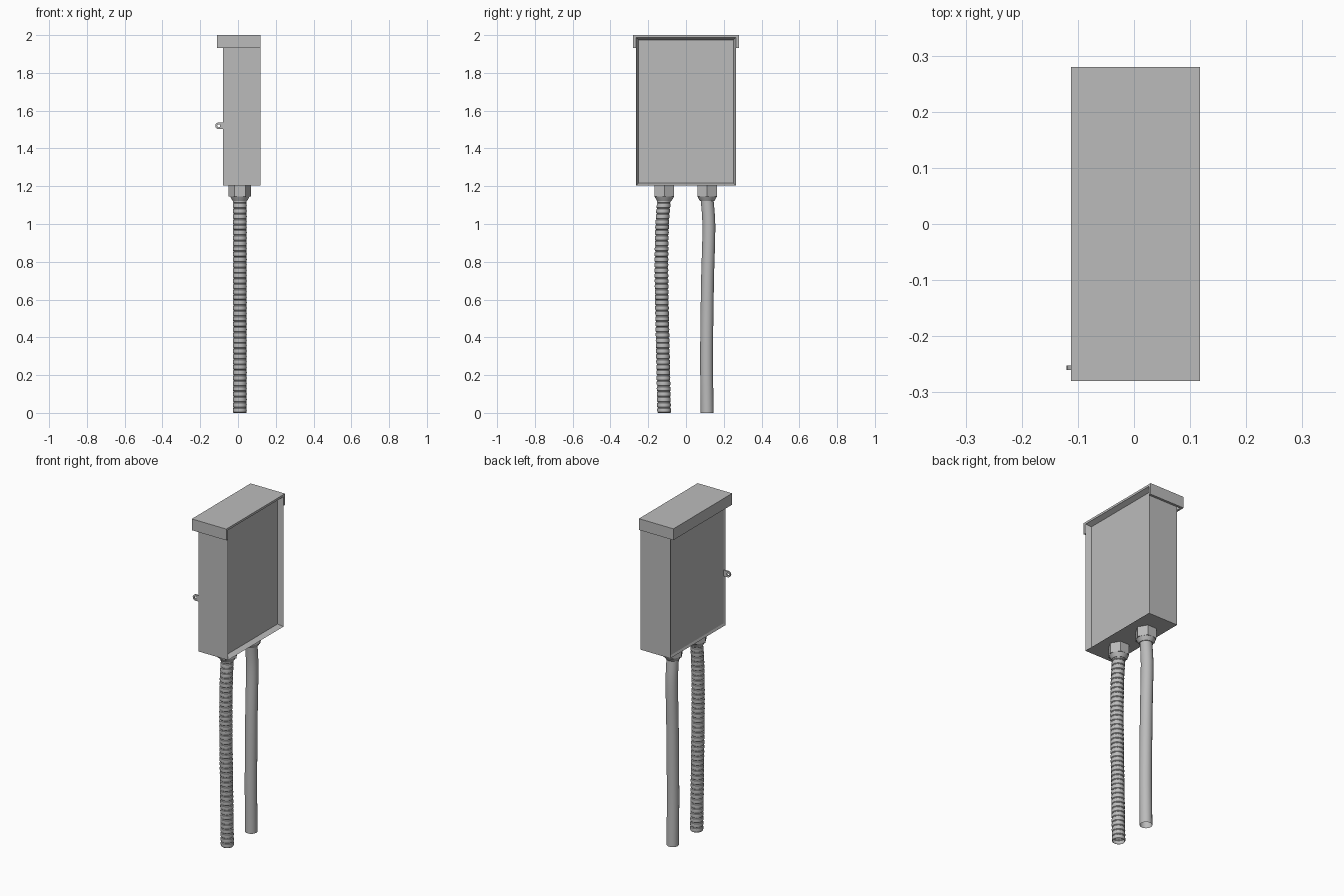
import bpy, bmesh, math
from mathutils import Matrix, Vector

if "Cube" in bpy.data.objects:
    bpy.data.objects.remove(bpy.data.objects["Cube"])

grey = bpy.data.materials.new("painted grey")
grey.diffuse_color = (0.5, 0.5, 0.5, 1)
grey.use_nodes = True
grey.node_tree.nodes["Principled BSDF"].inputs["Base Color"].default_value = grey.diffuse_color


def finish(bm, name, smooth=False):
    me = bpy.data.meshes.new(name)
    bm.to_mesh(me)
    bm.free()
    me.materials.append(grey)
    ob = bpy.data.objects.new(name, me)
    bpy.context.collection.objects.link(ob)
    if smooth:
        bpy.ops.object.select_all(action='DESELECT')
        ob.select_set(True)
        bpy.context.view_layer.objects.active = ob
        bpy.ops.object.shade_smooth_by_angle(angle=math.radians(35))
    return ob


def add_box(bm, lo, hi):
    lo, hi = Vector(lo), Vector(hi)
    mat = Matrix.Translation((lo + hi) / 2) @ Matrix.Diagonal((*(hi - lo), 1))
    bmesh.ops.create_cube(bm, size=1, matrix=mat)


def sweep(bm, rings, sides):
    """Skin rings of (x, y, z, radius), listed from bottom to top."""
    loops = []
    for x, y, z, r in rings:
        loops.append([bm.verts.new((x + r * math.cos(2 * math.pi * k / sides),
                                    y + r * math.sin(2 * math.pi * k / sides), z))
                      for k in range(sides)])
    for a, b in zip(loops, loops[1:]):
        for k in range(sides):
            n = (k + 1) % sides
            bm.faces.new((a[k], a[n], b[n], b[k]))
    return loops


def path_y(points, z):
    """Smooth sideways bend through (z, y) points."""
    n = len(points)
    for i in range(n - 1):
        z0, y0 = points[i]
        z1, y1 = points[i + 1]
        if z <= z1 or i == n - 2:
            def slope(j):
                a, b = points[max(j - 1, 0)], points[min(j + 1, n - 1)]
                return (b[1] - a[1]) / (b[0] - a[0])
            d = z1 - z0
            t = (z - z0) / d
            return ((2*t**3 - 3*t**2 + 1) * y0 + (t**3 - 2*t**2 + t) * d * slope(i)
                    + (3*t**2 - 2*t**3) * y1 + (t**3 - t**2) * d * slope(i + 1))


# Cabinet with a slightly recessed door and a deeper recessed back panel
WALL = 0.013
bm = bmesh.new()
add_box(bm, (-0.08, -0.264, 1.204), (0.118, 0.264, 1.988))
bm.faces.ensure_lookup_table()
bm.normal_update()
for sign, depth in ((1, 0.03), (-1, 0.006)):
    face = next(f for f in bm.faces if f.normal.x * sign > 0.9)
    bmesh.ops.inset_region(bm, faces=[face], thickness=WALL, use_even_offset=True)
    bmesh.ops.translate(bm, verts=face.verts, vec=(-sign * depth, 0, 0))
finish(bm, "cabinet")

# Overhanging lid: top plate with a hem on three sides
bm = bmesh.new()
add_box(bm, (-0.112, -0.28, 1.987), (0.118, 0.28, 2.0))
add_box(bm, (-0.112, -0.28, 1.932), (-0.1, 0.28, 1.987))
for s in (-1, 1):
    ys = sorted((s * 0.28, s * 0.266))
    add_box(bm, (-0.1, ys[0], 1.932), (0.118, ys[1], 1.987))
finish(bm, "lid")

# Lock tab with a padlock hole
bm = bmesh.new()
N, cx, cz = 20, -0.102, 1.52
grid = []
for y in (-0.26, -0.252):
    outer, inner = [], []
    for k in range(N):
        c = math.cos(2 * math.pi * k / N)
        s = math.sin(2 * math.pi * k / N)
        ox = cx + 0.018 * c if c < 1e-6 else -0.074
        outer.append(bm.verts.new((ox, y, cz + 0.018 * s)))
        inner.append(bm.verts.new((cx + 0.008 * c, y, cz + 0.008 * s)))
    grid.append((outer, inner))
(fo, fi), (bo, bi) = grid
for k in range(N):
    n = (k + 1) % N
    for a, b in ((fo, fi), (fi, bi), (bi, bo), (bo, fo)):
        bm.faces.new((a[k], a[n], b[n], b[k]))
bmesh.ops.recalc_face_normals(bm, faces=bm.faces)
finish(bm, "lock_tab", True)

# Hex fittings with a tapered collar under the cabinet
PX = 0.01
for name, y in (("ribbed_hose_fitting", -0.115), ("smooth_pipe_fitting", 0.112)):
    bm = bmesh.new()
    loops = sweep(bm, [(PX, y, 1.145, 0.059), (PX, y, 1.206, 0.059)], 6)
    bm.faces.new(loops[0][::-1])
    bm.faces.new(loops[1])
    loops = sweep(bm, [(PX, y, 1.122, 0.038), (PX, y, 1.13, 0.043),
                       (PX, y, 1.146, 0.052)], 24)
    bm.faces.new(loops[0][::-1])
    finish(bm, name, True)

# Ribbed flexible hose, open at the bottom
bend = [(0, -0.116), (0.3, -0.122), (0.75, -0.13), (1.0, -0.126), (1.14, -0.115)]
COUNT = 40
pitch = 1.14 / COUNT
rings = []
for i in range(COUNT):
    for t, r in ((0, 0.032), (0.12, 0.0355), (0.5, 0.0365), (0.85, 0.0355), (0.97, 0.032)):
        z = (i + t) * pitch
        rings.append((PX, path_y(bend, z), z, r))
bm = bmesh.new()
sweep(bm, rings, 20)
finish(bm, "ribbed_hose", True)

# Smooth pipe, open at the bottom
bend = [(0, 0.112), (0.3, 0.109), (0.7, 0.114), (1.0, 0.121), (1.14, 0.111)]
bm = bmesh.new()
sweep(bm, [(PX, path_y(bend, i * 0.0475), i * 0.0475, 0.034) for i in range(25)], 20)
finish(bm, "smooth_pipe", True)
